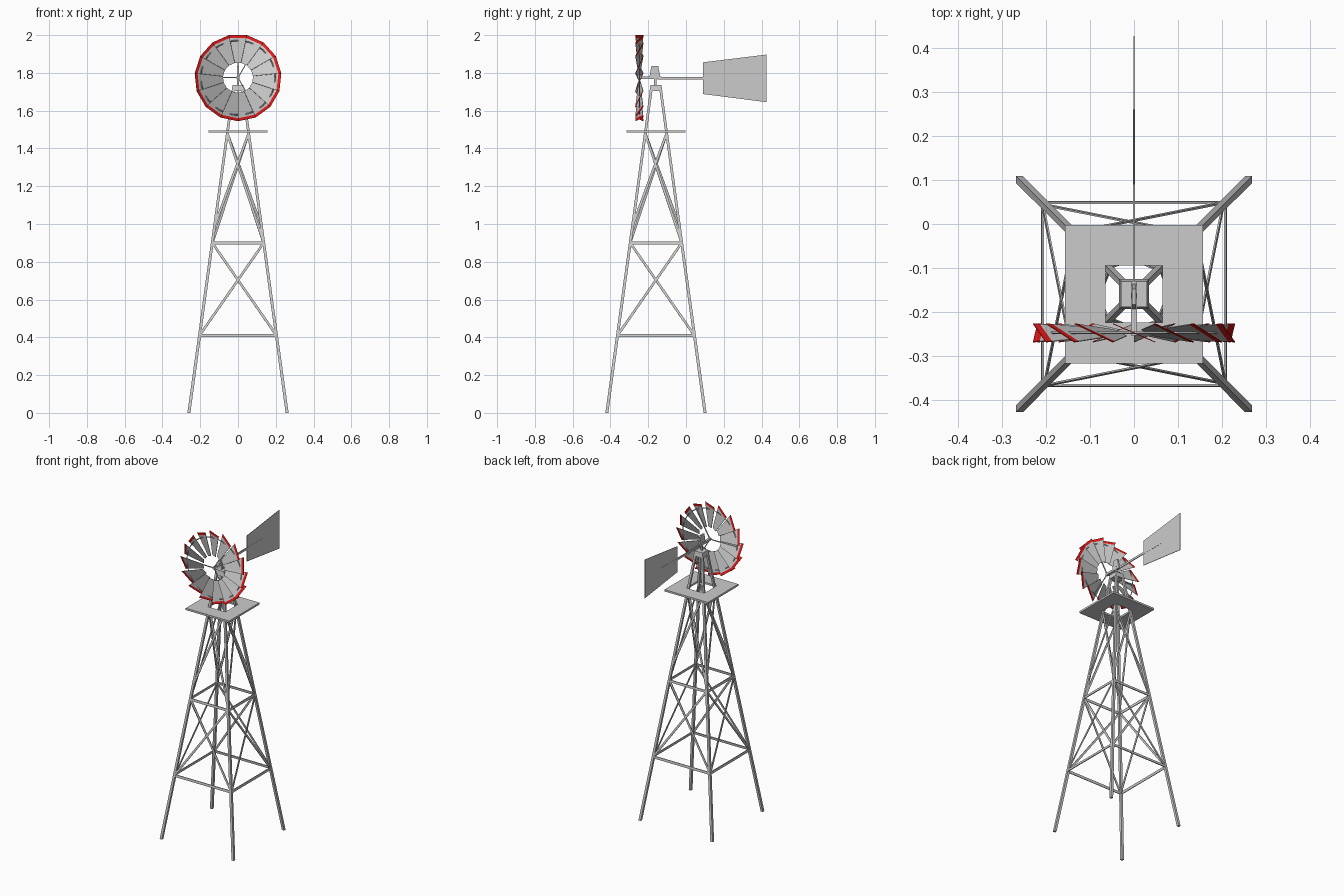
import bpy, bmesh
from math import sin, cos, tan, pi, radians
from mathutils import Vector

if "Cube" in bpy.data.objects:
    bpy.data.objects.remove(bpy.data.objects["Cube"])

CY = -0.159        # tower axis
WZ, WY = 1.7745, -0.247   # wheel centre
TOP = 1.71

red = bpy.data.materials.new("red")
red.diffuse_color = (0.8, 0.01, 0.01, 1)
red.use_nodes = True
red.node_tree.nodes["Principled BSDF"].inputs["Base Color"].default_value = red.diffuse_color


def make(name, verts, faces, mat=None, thick=0):
    me = bpy.data.meshes.new(name)
    me.from_pydata([tuple(v) for v in verts], [], faces)
    bm = bmesh.new()
    bm.from_mesh(me)
    bmesh.ops.recalc_face_normals(bm, faces=bm.faces[:])
    bm.to_mesh(me)
    bm.free()
    ob = bpy.data.objects.new(name, me)
    bpy.context.collection.objects.link(ob)
    if mat:
        me.materials.append(mat)
    if thick:
        m = ob.modifiers.new("thickness", 'SOLIDIFY')
        m.thickness, m.offset = thick, 0
    return ob


def loft(name, a, b):
    """Solid between two matching loops."""
    n = len(a)
    faces = [tuple(range(n)), tuple(range(n, 2 * n))]
    faces += [(i, (i + 1) % n, n + (i + 1) % n, n + i) for i in range(n)]
    return make(name, list(a) + list(b), faces)


def square(x, y, z, hx, hy):
    return [(x + i * hx, y + j * hy, z) for i, j in ((-1, -1), (1, -1), (1, 1), (-1, 1))]


def bar(name, a, b, w, t, normal):
    """Flat bar from a to b, w wide and t thick along the normal."""
    a, b, n = Vector(a), Vector(b), Vector(normal).normalized()
    s = (b - a).cross(n).normalized() * w / 2
    n = n * t / 2
    ring = [s + n, s - n, -s - n, -s + n]
    return loft(name, [a + r for r in ring], [b + r for r in ring])


def leg_off(z):
    return 0.26 - 0.235 * z / TOP


# Legs: square section, leaning to the cap
for sx in (-1, 1):
    for sy in (-1, 1):
        o = leg_off(TOP)
        loft("leg", square(sx * 0.26, CY + sy * 0.26, 0, 0.008, 0.008),
             square(sx * o, CY + sy * o, TOP, 0.007, 0.007))

# Cross bars and diagonal braces on the four sides
for k in range(4):
    c, s = cos(k * pi / 2), sin(k * pi / 2)

    def P(side, z, inset=0.0):
        o = leg_off(z)
        x, y = side * o, -(o + 0.004 - inset)
        return (c * x - s * y, CY + s * x + c * y, z)

    nrm = (s, -c, 0.137)
    for z in (0.41, 0.9):
        bar("cross_bar", P(-1, z), P(1, z), 0.016, 0.005, nrm)
    for name, p, q, inset in (("lower_brace", (-1, 0.41), (1, 0.9), 0),
                              ("lower_brace", (1, 0.41), (-1, 0.9), 0.005),
                              ("upper_brace", (-1, 0.99), (1, 1.48), 0),
                              ("upper_brace", (1, 0.9), (-1, 1.48), 0.005)):
        bar(name, P(*p, inset), P(*q, inset), 0.013, 0.004, nrm)

# Platform with a square hole
outer, inner = square(0, CY, 1.49, 0.157, 0.157), square(0, CY, 1.49, 0.065, 0.065)
make("platform", outer + inner,
     [(i, (i + 1) % 4, 4 + (i + 1) % 4, 4 + i) for i in range(4)], thick=0.012)

# Cap, post and head
loft("tower_cap", square(0, CY, 1.703, 0.034, 0.034), square(0, CY, 1.735, 0.029, 0.029))
loft("post", square(0, CY - 0.004, 1.73, 0.006, 0.006), square(0, CY - 0.004, 1.79, 0.006, 0.006))
loft("head", square(0, CY - 0.006, 1.778, 0.005, 0.029), square(0, CY - 0.006, 1.836, 0.005, 0.018))

# Wheel shaft, tail boom and vane
bar("wheel_shaft", (0, WY - 0.006, WZ), (0, -0.13, WZ), 0.014, 0.014, (0, 0, 1))
bar("tail_boom", (0, -0.15, 1.772), (0, 0.26, 1.772), 0.014, 0.005, (1, 0, 0))
make("tail_vane", [(0, 0.09, 1.688), (0, 0.427, 1.645), (0, 0.427, 1.897), (0, 0.09, 1.856)],
     [(0, 1, 2, 3)], thick=0.003)


# Wheel: 15 pitched blades with red tips
N, R = 15, 0.2305
HALF, PITCH = pi / N, tan(radians(23.5))


def blade_part(name, ang, r0, r1, mat=None):
    pts = []
    for r, side in ((r0, -1), (r0, 1), (r1, 1), (r1, -1)):
        a = ang + side * HALF
        t = side * r * sin(HALF)     # counter-clockwise edge sits to the rear
        pts.append((r * cos(a), WY + t * PITCH, WZ + r * sin(a)))
    return make(name, pts, [(0, 1, 2, 3)], mat, 0.002)


for i in range(N):
    ang = pi / 2 + 2 * HALF * i
    blade_part("blade", ang, 0.08, 0.215)
    blade_part("blade_tip", ang, 0.215, R, red)

# Wheel ring and spokes
bpy.ops.mesh.primitive_torus_add(major_segments=30, minor_segments=4, major_radius=0.197,
                                 minor_radius=0.003, location=(0, WY, WZ),
                                 rotation=(pi / 2, 0, 0))
bpy.context.object.name = "wheel_ring"
for i in range(3):
    a = pi + i * 2 * pi / 3
    bar("spoke", (0, WY, WZ), (0.197 * cos(a), WY, WZ + 0.197 * sin(a)), 0.005, 0.005, (0, 1, 0))
